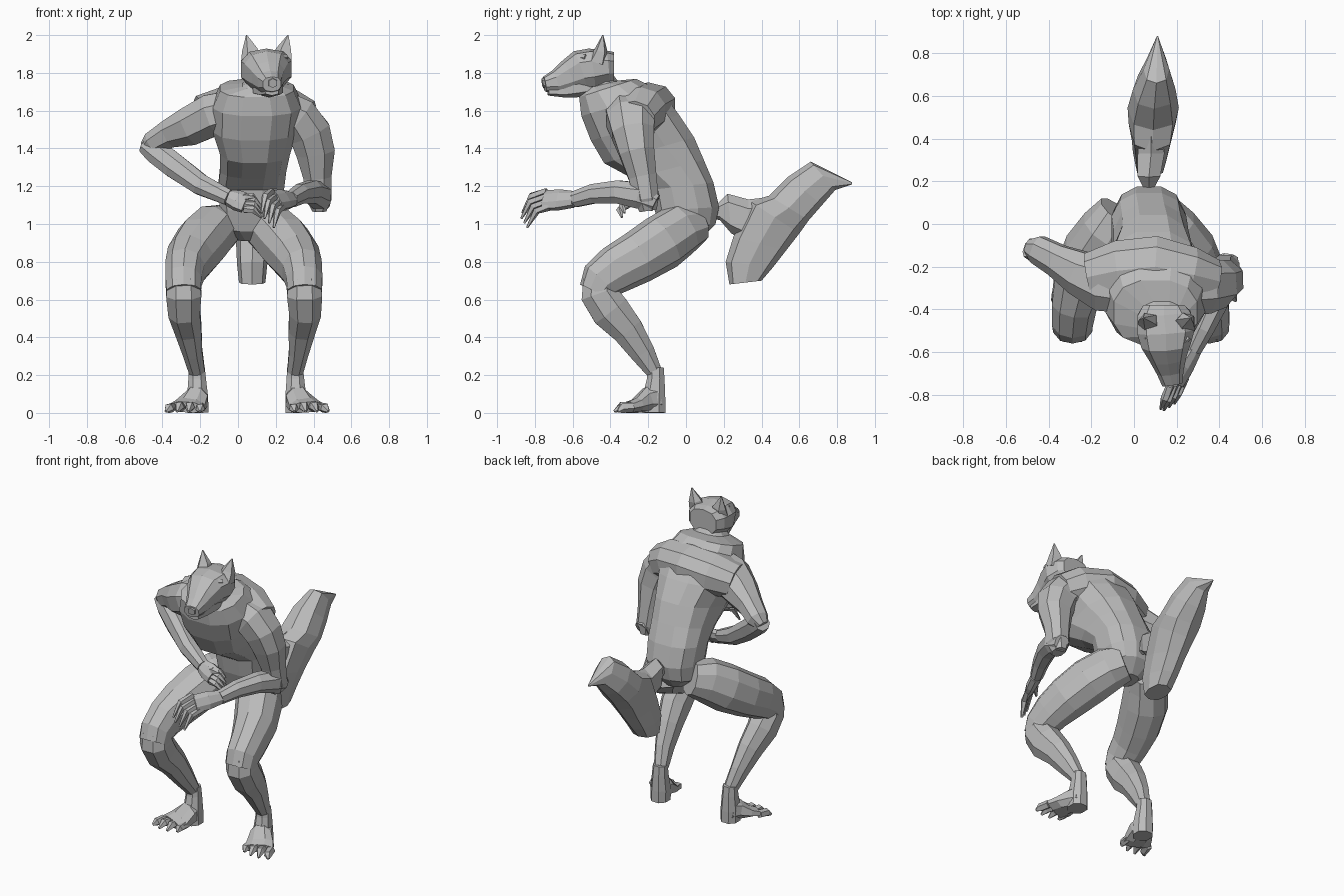
import bpy, bmesh, math
from mathutils import Vector

cube = bpy.data.objects.get("Cube")
if cube:
    bpy.data.objects.remove(cube, do_unlink=True)

gray = bpy.data.materials.new("plain gray")
gray.use_nodes = True
gray.diffuse_color = (0.5, 0.5, 0.5, 1)
gray.node_tree.nodes["Principled BSDF"].inputs["Base Color"].default_value = gray.diffuse_color

CM = 0.01               # all measures below are in hundredths of a unit
X, Y, Z = Vector((1, 0, 0)), Vector((0, 1, 0)), Vector((0, 0, 1))


def skin(name, rings):
    """Skin a list of equally sized point rings into a closed, faceted object."""
    bm = bmesh.new()
    loops = []
    for ring in rings:
        loops.append([bm.verts.new((p.x * CM, p.y * CM, max(p.z * CM, 0))) for p in ring])
    count = len(loops[0])
    for low, high in zip(loops, loops[1:]):
        for i in range(count):
            j = (i + 1) % count
            bm.faces.new((low[i], low[j], high[j], high[i]))
    bm.faces.new(loops[0])
    bm.faces.new(loops[-1])
    bmesh.ops.recalc_face_normals(bm, faces=bm.faces)
    mesh = bpy.data.meshes.new(name)
    bm.to_mesh(mesh)
    bm.free()
    mesh.materials.append(gray)
    obj = bpy.data.objects.new(name, mesh)
    bpy.context.collection.objects.link(obj)
    return obj


def oval(center, u, v, sides, power, offset=0.5):
    """Ring of points spanned by the half axes u and v; a low power is boxier."""
    def bend(value):
        return math.copysign(abs(value) ** power, value)
    ring = []
    for i in range(sides):
        angle = math.tau * (i + offset) / sides
        ring.append(center + u * bend(math.cos(angle)) + v * bend(math.sin(angle)))
    return ring


def limb(name, path, sides=8, ref=X, power=0.9):
    """Tube through (x, y, z, radius along ref, radius across)."""
    points = [Vector(p[:3]) for p in path]
    rings = []
    for i, p in enumerate(path):
        before, after = points[max(i - 1, 0)], points[min(i + 1, len(path) - 1)]
        along = (after - before).normalized()
        u = (ref - along * ref.dot(along)).normalized()
        rings.append(oval(points[i], u * p[3], along.cross(u) * p[4], sides, power))
    return skin(name, rings)


def slab(name, sections, sides, power=0.8, offset=0.5):
    """Loft of (x, front y, front z, back y, back z, half width)."""
    rings = []
    for x, fy, fz, by, bz, half in sections:
        front, back = Vector((x, fy, fz)), Vector((x, by, bz))
        rings.append(oval((front + back) / 2, X * half, (back - front) / 2, sides, power, offset))
    return skin(name, rings)


def digit(name, base, middle, tip, radius):
    """Tapered finger or toe with one joint."""
    limb(name, [(*base, radius, radius), (*middle, radius, radius),
                (*tip, radius * 0.3, radius * 0.3)], sides=5, ref=Vector((1, 0.3, 0.5)))


# Torso, from the crotch to the neck
slab("torso", [
    (6, -6, 91, 8, 92, 6), (6, -13, 96, 16, 100, 15), (7, -17, 107, 18, 109, 17),
    (7, -19, 118, 15, 122, 18), (8, -29, 124, 10, 134, 18), (9, -44, 132, 5, 146, 19),
    (9, -51, 144, -3, 158, 23), (10, -56, 157, -12, 170, 24),
    (10, -57, 167, -26, 177, 20), (13, -55, 171, -36, 176, 11), (14, -53, 177, -39, 180, 8)],
    sides=12)

# Shoulder girdle joining both arms across the upper back
limb("shoulder_girdle", [
    (-20, -25, 157, 12, 11), (-6, -22, 160, 15, 13), (10, -20, 162, 15, 13),
    (25, -24, 160, 14, 13), (36, -27, 155, 11, 11)], sides=10, ref=Y)

# Head
limb("skull_and_muzzle", [
    (14, -38, 183, 10, 8), (14, -42, 183, 13, 9), (15, -50, 182, 14, 11),
    (15, -56, 181, 12, 11), (16, -62, 178, 9, 9), (17, -69, 175, 6.5, 6.5),
    (18, -75, 174, 5, 4)], sides=10, power=0.8)
limb("lower_jaw", [(15, -47, 174, 9, 5), (16, -57, 172, 9, 5), (17, -65, 170, 6, 3),
                   (18, -73, 170, 4, 2)], sides=6)
limb("nose", [(18, -73, 175, 3, 3), (18.5, -76, 174.5, 2.5, 2.5)], sides=6)
for side, label in ((1, "left"), (-1, "right")):
    mid = 15.5
    limb(label + "_ear", [
        (mid + side * 8, -47, 186, 6, 5), (mid + side * 9, -45, 192, 4.5, 3.5),
        (mid + side * 11, -44, 200, 0.3, 0.3)], sides=5)
    limb(label + "_brow", [
        (mid + side * 10, -53, 188, 1.5, 2), (mid + side * 6, -58, 188, 1.5, 2),
        (mid + side * 2, -61, 186, 1, 1)], sides=5, ref=Y)

# Legs and feet, mirrored about a line that leans slightly with height
for side, label in ((1, "left"), (-1, "right")):
    def place(*path):
        return [(4.8 - 0.024 * p[2] + side * p[0], *p[1:]) for p in path]

    limb(label + "_thigh", place(
        (9, 5, 100, 11, 11), (15, -3, 97, 13, 14), (22, -13, 90, 14, 15),
        (28, -26, 82, 13, 14), (31, -37, 76, 11, 13), (32, -45, 70, 10, 11.5),
        (32, -48, 64, 9.5, 9)), sides=10)
    limb(label + "_shin", place(
        (32, -46, 71, 9, 9), (32, -46, 63, 10, 10.5), (32, -40, 54, 9, 11), (30, -31, 44, 7.5, 9),
        (28, -23, 32, 5.5, 7), (26, -17, 22, 4.5, 4.5)))
    limb(label + "_heel", place(
        (26, -16, 24, 4.5, 4.5), (26, -16, 18, 5, 5), (26, -17, 8, 6, 6.5), (26, -17, 0, 6, 6.5)))
    limb(label + "_foot", place(
        (26, -14, 8, 5, 8), (27, -20, 7, 7, 7), (30, -26, 4, 9, 4), (32, -31, 3, 10, 3)))
    for i in range(4):
        spread = i - 1.5
        toe = place((32 + spread * 5, -28, 3), (33 + spread * 5.5, -34, 4 - abs(spread)),
                    (34 + spread * 6, -39 + abs(spread) * 2, 0.8))
        digit(f"{label}_toe_{i + 1}", *toe, 2.6)

# Left arm hangs down, its forearm reaching forward
limb("left_upper_arm", [
    (22, -30, 160, 14, 12), (32, -29, 156, 14, 12), (38, -28, 148, 12, 12),
    (41, -26, 138, 10, 11), (42, -23, 125, 8, 8), (43, -21, 113, 7, 7), (43, -20, 107, 5, 4)],
    ref=Y)
limb("left_forearm", [
    (44, -16, 111, 5, 5), (43, -24, 115, 7.5, 7), (39, -36, 117, 6.5, 6),
    (33, -49, 116, 5.5, 5), (28, -59, 113, 4.5, 4)], ref=Z)

# Right arm sticks out, its forearm folded across the belly
limb("right_upper_arm", [
    (0, -31, 161, 12, 11), (-13, -28, 158, 14, 12), (-25, -23, 152, 11, 11),
    (-36, -17, 148, 8, 8), (-45, -12, 143, 7, 6.5), (-49, -11, 140, 4, 4)], ref=Y)
limb("right_forearm", [
    (-49, -11, 142, 5, 5), (-43, -14, 138, 6, 7), (-34, -18, 131, 6, 7),
    (-20, -24, 121, 6, 6), (-5, -30, 114, 4, 4.5)], ref=Y)


def hand(label, wrist, knuckles, spread, reach, droop, thumb):
    """Palm, four drooping fingers and a thumb."""
    wrist, knuckles, spread = Vector(wrist), Vector(knuckles), Vector(spread)
    reach, droop, thumb = Vector(reach), Vector(droop), Vector(thumb)
    middle = (wrist + knuckles) / 2
    limb(label + "_palm", [(*wrist, 4.5, 3.5), (*middle, 6, 3.5), (*knuckles, 6, 2.5)],
         ref=spread.normalized())
    for i in range(4):
        base = knuckles + spread * (i - 1.5) - reach * 0.3
        bend = base + reach * (1.3 - 0.15 * abs(i - 1))
        digit(f"{label}_finger_{i + 1}", base, bend, bend + droop, 2)
    digit(label + "_thumb", middle, middle + thumb * 0.6, middle + thumb + droop * 0.3, 2)


hand("left", (28, -59, 113), (20, -75, 112.5), (2, 0.5, -2.7), (-3, -7, -2), (-2, -5, -9), (-9, -7, 1))
hand("right", (-5, -30, 114), (4, -32, 111), (0.5, -1.5, -2.3), (5, -1, 0), (4, 1, -4), (8, -2, 3))

# Tail: a thin root and a broad pointed brush
slab("tail_root", [(7, 14, 103, 14, 110, 3), (7, 18, 102, 17, 111, 3), (7, 24, 95, 22, 116, 6),
                   (8, 33, 90, 33, 113, 7), (8, 39, 92, 42, 114, 6)], sides=6)
slab("tail_brush", [
    (7.5, 23, 68, 40, 70, 7), (7.5, 21, 80, 46, 77, 8), (8, 25, 93, 53, 86, 9),
    (8.5, 34, 112, 60, 95, 11), (9, 44, 115, 65, 102, 12), (9.5, 54, 125, 72, 110, 10),
    (10.5, 66, 133, 79, 118, 6), (11, 88, 122, 88, 121, 0.3)], sides=8, offset=0)
